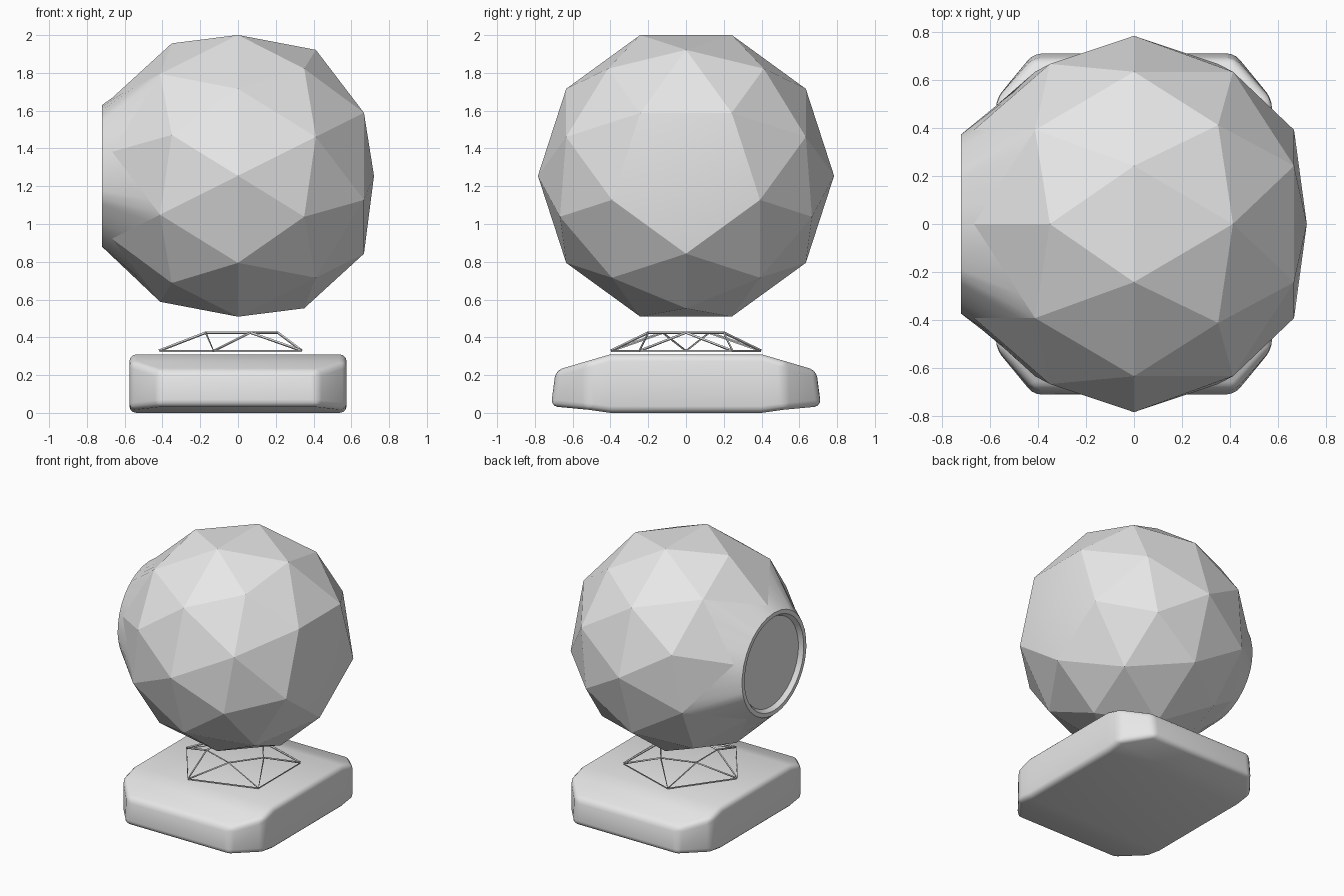
import bpy, bmesh
from math import atan2, cos, sin, pi, radians
from mathutils import Matrix, Vector

old = bpy.data.objects.get("Cube")
if old:
    bpy.data.objects.remove(old, do_unlink=True)

grey = bpy.data.materials.new("light_grey")
grey.use_nodes = True
grey.diffuse_color = (0.8, 0.8, 0.8, 1)
grey.node_tree.nodes["Principled BSDF"].inputs["Base Color"].default_value = (0.8, 0.8, 0.8, 1)


def finish(bm, name):
    """Turn a bmesh into a linked object with the grey material."""
    bmesh.ops.recalc_face_normals(bm, faces=bm.faces)
    mesh = bpy.data.meshes.new(name)
    bm.to_mesh(mesh)
    bm.free()
    mesh.materials.append(grey)
    obj = bpy.data.objects.new(name, mesh)
    bpy.context.collection.objects.link(obj)
    return obj


# Faceted globe with a flattened cap on one side and a round socket on the other
R, MID = 0.784, 1.255
bm = bmesh.new()
bmesh.ops.create_icosphere(bm, subdivisions=2, radius=R, matrix=Matrix.Rotation(pi / 2, 4, 'Y'))
pole = max(bm.verts, key=lambda v: v.co.x)
pole.co.x = 0.72
for f in pole.link_faces:
    f.smooth = True
bmesh.ops.delete(bm, geom=[f for f in bm.faces if f.calc_center_median().x < -0.53], context='FACES')
rim_edges = [e for e in bm.edges if e.is_boundary]
bmesh.ops.subdivide_edges(bm, edges=rim_edges, cuts=3)
loop = sorted({v for e in bm.edges if e.is_boundary for v in e.verts},
              key=lambda v: atan2(v.co.z, v.co.y))
angles = [atan2(v.co.z, v.co.y) for v in loop]
for radius, x in ((0.375, -0.72), (0.345, -0.72), (0.325, -0.69)):
    ring = [bm.verts.new((x, radius * cos(a), radius * sin(a))) for a in angles]
    for i in range(len(ring)):
        bm.faces.new((loop[i - 1], loop[i], ring[i], ring[i - 1])).smooth = True
        bm.edges.get((ring[i - 1], ring[i])).smooth = False
    loop = ring
bm.faces.new(loop)
bmesh.ops.translate(bm, verts=bm.verts, vec=(0, 0, MID))
finish(bm, "faceted_globe")

# Base block lofted along y: y bottom, y top, half width, z bottom, z top
half = [(0.715, 0.69, 0.42, 0.035, 0.225), (0.52, 0.52, 0.575, 0.017, 0.275), (0.4, 0.4, 0.575, 0, 0.31)]
stations = [(-a, -b, w, lo, hi) for a, b, w, lo, hi in half] + half[::-1]
bm = bmesh.new()
rings = [[bm.verts.new(p) for p in ((-w, a, lo), (w, a, lo), (w, b, hi), (-w, b, hi))]
         for a, b, w, lo, hi in stations]
for r, s in zip(rings, rings[1:]):
    for i in range(4):
        bm.faces.new((r[i - 1], r[i], s[i], s[i - 1]))
bm.faces.new(rings[0])
bm.faces.new(rings[-1])
base = finish(bm, "base_block")
bevel = base.modifiers.new("rounded_edges", 'BEVEL')
bevel.width = 0.035
bevel.segments = 3
bevel.limit_method = 'ANGLE'
bevel.angle_limit = radians(25)
bevel.harden_normals = False
for p in base.data.polygons:
    p.use_smooth = True

# Wire cradle: an outer pentagon and a raised inner one joined by triangles
bm = bmesh.new()
outer, inner = [], []
for i in range(5):
    a = pi + i * 2 * pi / 5
    outer.append(bm.verts.new((0.42 * cos(a), 0.42 * sin(a), 0.328)))
    a += pi / 5
    inner.append(bm.verts.new((0.21 * cos(a), 0.21 * sin(a), 0.425)))
for i in range(5):
    bm.faces.new((outer[i - 1], outer[i], inner[i - 1]))
    bm.faces.new((inner[i - 1], outer[i], inner[i]))
bm.faces.new(inner)
cradle = finish(bm, "wire_cradle")
wire = cradle.modifiers.new("thin_wires", 'WIREFRAME')
wire.thickness = 0.014
wire.use_even_offset = False
